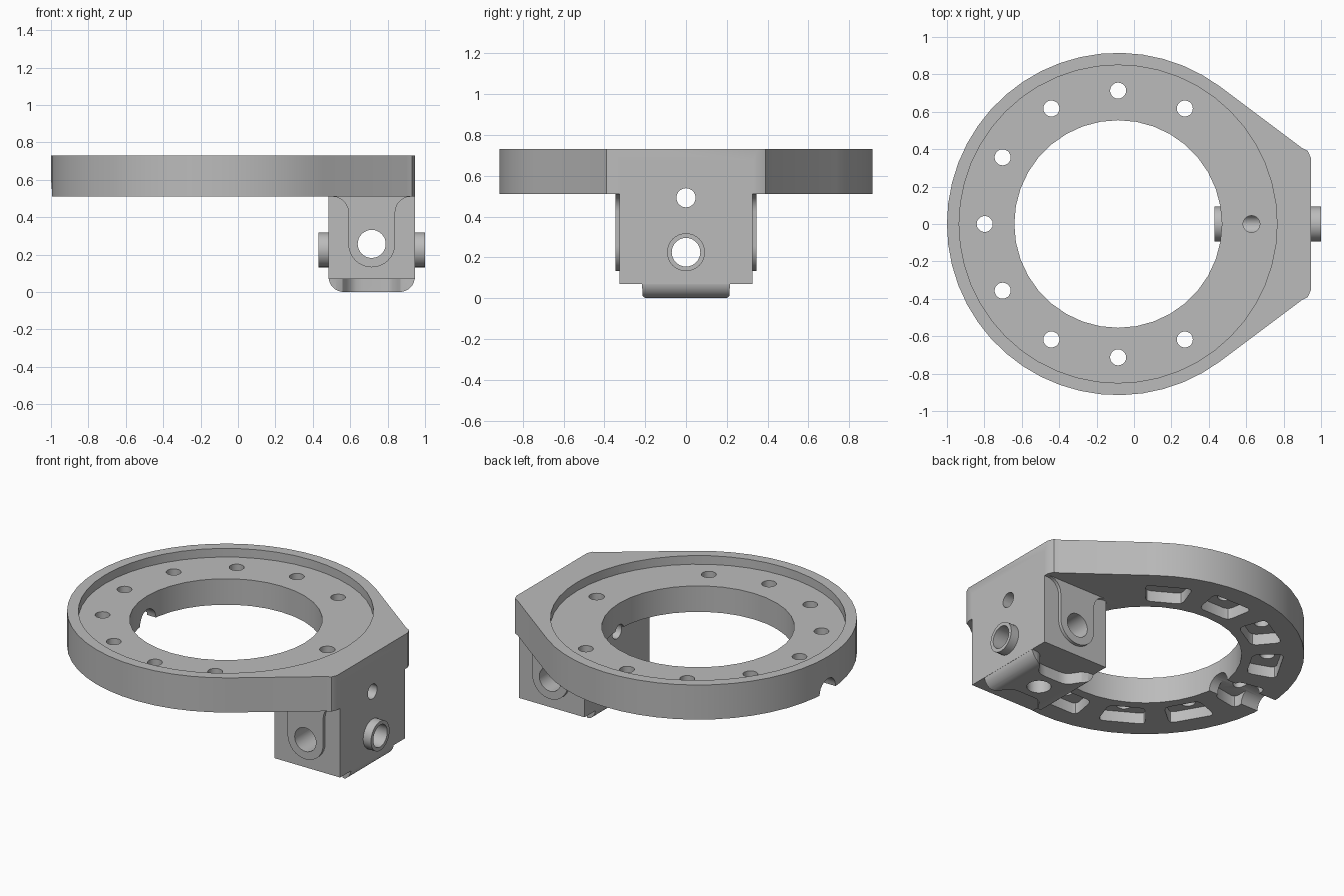
import bpy, bmesh, math
from mathutils import Matrix, Vector

if "Cube" in bpy.data.objects:
    bpy.data.objects.remove(bpy.data.objects["Cube"])

CX = -0.085          # ring centre
BX = 0.715           # block centre
grey = bpy.data.materials.new("grey")
grey.diffuse_color = (0.5, 0.5, 0.5, 1)
grey.use_nodes = True
grey.node_tree.nodes["Principled BSDF"].inputs["Base Color"].default_value = grey.diffuse_color


def prism(name, pts, lo, hi, axis='Z'):
    """Extrude a 2D outline: XY along Z, or XZ along Y."""
    put = (lambda a, b, c: (a, b, c)) if axis == 'Z' else (lambda a, b, c: (a, c, b))
    bm = bmesh.new()
    low = [bm.verts.new(put(a, b, lo)) for a, b in pts]
    high = [bm.verts.new(put(a, b, hi)) for a, b in pts]
    bm.faces.new(low)
    bm.faces.new(high)
    for i in range(len(pts)):
        j = (i + 1) % len(pts)
        bm.faces.new((low[i], low[j], high[j], high[i]))
    bmesh.ops.recalc_face_normals(bm, faces=bm.faces)
    me = bpy.data.meshes.new(name)
    bm.to_mesh(me)
    bm.free()
    ob = bpy.data.objects.new(name, me)
    bpy.context.collection.objects.link(ob)
    me.materials.append(grey)
    return ob


def arc(cx, cy, r, a0, a1, n):
    return [(cx + r * math.cos(math.radians(a0 + (a1 - a0) * i / n)),
             cy + r * math.sin(math.radians(a0 + (a1 - a0) * i / n))) for i in range(n + 1)]


def cyl(name, centre, r, lo, hi, axis='Z', n=32):
    """Cylinder between lo and hi on an axis; centre holds the other two coordinates."""
    ob = prism(name, arc(0, 0, r, 0, 360, n)[:-1], lo, hi)
    a, b = centre
    m = {'Z': Matrix.Translation((a, b, 0)),
         'X': Matrix.Translation((0, a, b)) @ Matrix.Rotation(math.pi / 2, 4, 'Y'),
         'Y': Matrix.Translation((a, 0, b)) @ Matrix.Rotation(-math.pi / 2, 4, 'X')}[axis]
    ob.data.transform(m)
    return ob


def boxed(name, x0, x1, y0, y1, z0, z1):
    return prism(name, [(x0, y0), (x1, y0), (x1, y1), (x0, y1)], z0, z1)


def boolean(ob, tools, op):
    for t in tools:
        mod = ob.modifiers.new("cut", 'BOOLEAN')
        mod.operation, mod.object, mod.solver = op, t, 'EXACT'
        bpy.context.view_layer.objects.active = ob
        bpy.ops.object.modifier_apply(modifier=mod.name)
        bpy.data.objects.remove(t)


def pocket_outline(angle):
    """Rounded ring sector around a bolt hole."""
    ri, ro, c = 0.62, 0.80, 0.03
    pts = []
    for r, s, sr in ((ri, -1, 1), (ro, -1, -1), (ro, 1, -1), (ri, 1, 1)):
        t = math.radians(10) * s
        corner = Vector((r * math.cos(t), r * math.sin(t)))
        along = Vector((math.cos(t), math.sin(t))) * sr * c
        side = Vector((0, -s * c))
        first, second = (side, along) if (s == -1) == (sr == 1) else (along, side)
        pts += [corner + first, corner + 0.29 * (first + second), corner + second]
    rot = Matrix.Rotation(math.radians(angle), 2)
    return [(CX + (rot @ p).x, (rot @ p).y) for p in pts]


# Ring plate: round at the left, tapering to a flat end at the right
side = [(0.945, 0.355), (0.93, 0.39), (0.90, 0.405)]
outline = ([(x, -y) for x, y in side[::-1]] + side
           + arc(CX, 0, 0.915, 53.5, 306.5, 36))
body = prism("ring_mount", outline, 0.51, 0.73)
boolean(body, [cyl("recess", (CX, 0), 0.85, 0.675, 0.9, n=48),
               cyl("centre_opening", (CX, 0), 0.555, 0.4, 0.9, n=36)], 'DIFFERENCE')

# Bolt holes with pockets underneath
for a in range(60, 301, 30):
    t = math.radians(a)
    boolean(body, [prism("pocket", pocket_outline(a), 0.4, 0.58),
                   cyl("bolt_hole", (CX + 0.713 * math.cos(t), 0.713 * math.sin(t)),
                       0.043, 0.4, 0.9, n=20)], 'DIFFERENCE')
# Radial groove under the far rim
boolean(body, [cyl("groove", (0, 0.51), 0.08, -1.2, -0.5, 'X', 24)], 'DIFFERENCE')

# Connector block with side pads that flare out under the plate
block = boxed("connector_block", 0.485, 0.945, -0.325, 0.325, 0.07, 0.675)
f, w, zc = 0.085, 0.125, 0.257
pad = (arc(BX, zc, w, 180, 360, 16) + arc(BX + w + f, 0.425, f, 180, 90, 6)
       + [(0.943, 0.512), (0.487, 0.512)] + arc(BX - w - f, 0.425, f, 90, 0, 6))
pads = [prism("side_pad", pad, -0.345, -0.30, 'Y'), prism("side_pad", pad, 0.30, 0.345, 'Y')]

# Bottom pad: waisted in plan, rounded at both ends
quarter = [(0.23, 0.215), (0.19, 0.212), (0.155, 0.195), (0.135, 0.165),
           (0.115, 0.135), (0.085, 0.118), (0.05, 0.115)]
plan = ([(BX + x, y) for x, y in quarter] + [(BX - x, y) for x, y in quarter[::-1]]
        + [(BX - x, -y) for x, y in quarter] + [(BX + x, -y) for x, y in quarter[::-1]])
bottom = prism("bottom_pad", plan, 0.0, 0.12)
rounded = (arc(0.565, 0.08, 0.08, 180, 270, 8) + arc(0.865, 0.08, 0.08, 270, 360, 8)
           + [(0.945, 0.3), (0.485, 0.3)])
boolean(bottom, [prism("end_rounding", rounded, -0.5, 0.5, 'Y')], 'INTERSECT')

# Spigots on the inner and outer faces
spigots = [cyl("spigot", (0, 0.225), 0.093, 0.43, 0.55, 'X'),
           cyl("spigot", (0, 0.225), 0.093, 0.88, 1.0, 'X')]
boolean(block, pads + [bottom] + spigots, 'UNION')
boolean(body, [block], 'UNION')

# Bores through the block
boolean(body, [cyl("cross_bore", (0, 0.225), 0.07, 0.3, 1.1, 'X'),
               cyl("side_bore", (BX, zc), 0.075, -0.5, 0.5, 'Y'),
               cyl("bottom_bore", (BX, 0), 0.07, -0.1, 0.25),
               cyl("screw_access", (0, 0.492), 0.047, 0.3, 1.1, 'X', 20),
               cyl("screw_hole", (CX + 0.713, 0), 0.045, 0.49, 0.9, n=20)], 'DIFFERENCE')

# Smooth curves, sharp edges
bpy.ops.object.select_all(action='DESELECT')
body.select_set(True)
bpy.context.view_layer.objects.active = body
bpy.ops.object.shade_smooth_by_angle(angle=math.radians(30))
